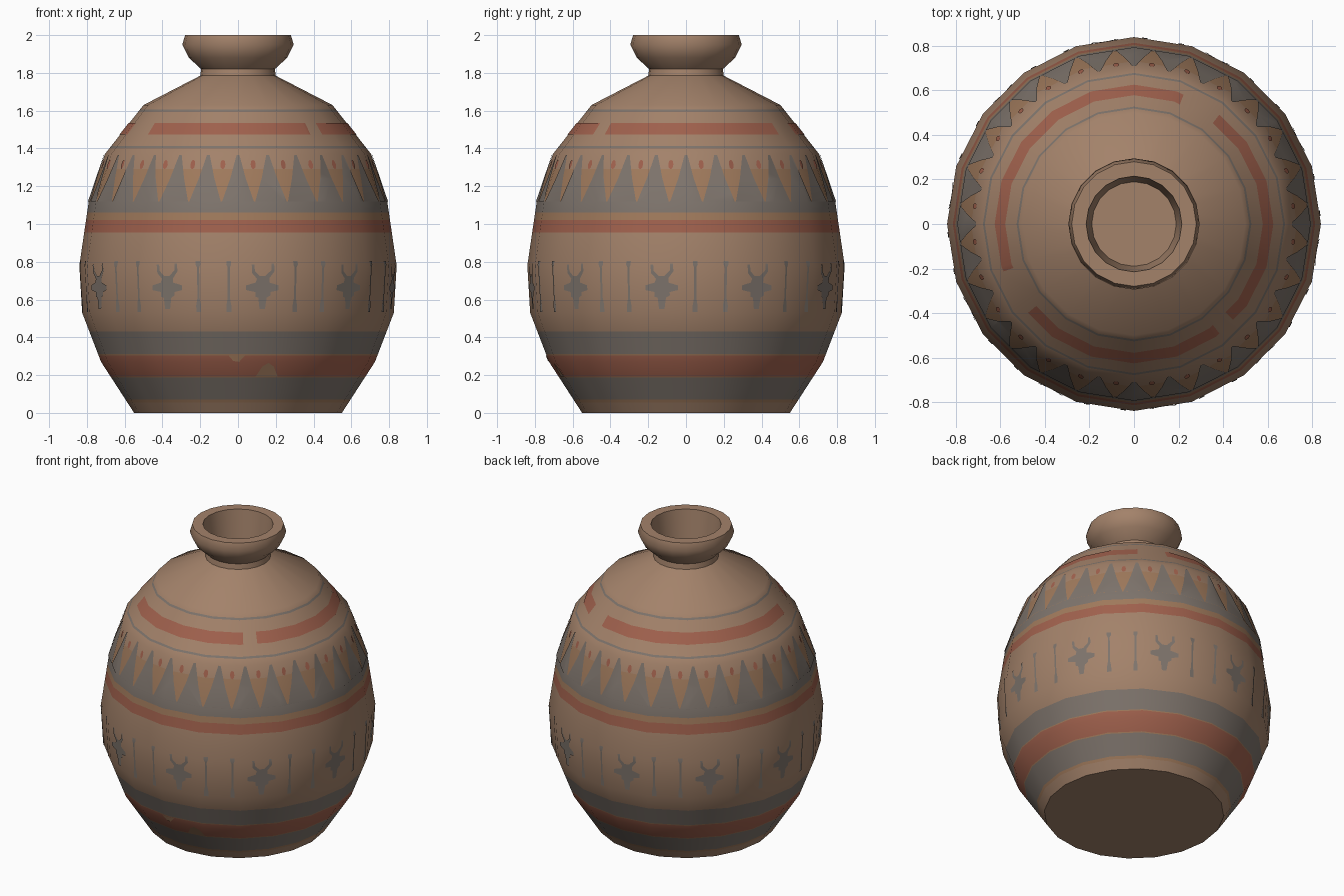
import bpy, bmesh, math
from mathutils import Vector

if "Cube" in bpy.data.objects:
    bpy.data.objects.remove(bpy.data.objects["Cube"])

SIDES = 20
STEP = 360 / SIDES

# Outer silhouette (radius, height), then rim and mouth
OUTER = [(0.55, 0), (0.725, 0.27), (0.825, 0.53), (0.84, 0.78), (0.79, 1.12),
         (0.705, 1.37), (0.50, 1.63), (0.20, 1.785), (0.195, 1.82),
         (0.26, 1.88), (0.295, 1.95), (0.28, 2.0)]
MOUTH = [(0.215, 2.0), (0.19, 1.80)]


def material(name, rgb):
    m = bpy.data.materials.new(name)
    lin = [((c / 255 + 0.055) / 1.055) ** 2.4 for c in rgb]
    m.diffuse_color = (*lin, 1)
    m.use_nodes = True
    m.node_tree.nodes["Principled BSDF"].inputs["Base Color"].default_value = m.diffuse_color
    return m


CLAY = material("clay_tan", (163, 130, 106))
RED = material("red_slip", (160, 97, 77))
GREY = material("grey_slip", (126, 116, 108))
OCHRE = material("ochre_edge", (160, 122, 92))
MATS = [CLAY, RED, GREY, OCHRE]

# Painted bands: bottom, top, material slot
BANDS = [(0.055, 0.07, 3), (0.07, 0.187, 2), (0.187, 0.193, 3), (0.193, 0.305, 1),
         (0.305, 0.311, 3), (0.311, 0.43, 2), (0.955, 1.02, 1), (1.02, 1.06, 3),
         (1.06, 1.12, 2), (1.12, 1.29, 3), (1.403, 1.414, 2), (1.595, 1.606, 2)]


def radius(z):
    for (r0, z0), (r1, z1) in zip(OUTER, OUTER[1:]):
        if z <= z1:
            return r0 + (r1 - r0) * (z - z0) / (z1 - z0)
    return OUTER[-1][0]


def ring_point(i, r, z):
    a = math.radians(STEP * i)
    return Vector((r * math.cos(a), r * math.sin(a), z))


def on_surface(u, z, lift):
    """Point on the faceted wall; u counts sides round the pot."""
    i = math.floor(u)
    r = radius(z) + lift
    return ring_point(i, r, z).lerp(ring_point(i + 1, r, z), u - i)


def finish(bm, name, mats):
    me = bpy.data.meshes.new(name)
    bm.to_mesh(me)
    bm.free()
    for m in mats:
        me.materials.append(m)
    ob = bpy.data.objects.new(name, me)
    bpy.context.collection.objects.link(ob)
    bpy.ops.object.select_all(action='DESELECT')
    ob.select_set(True)
    bpy.context.view_layer.objects.active = ob
    bpy.ops.object.shade_smooth_by_angle(angle=math.radians(52))
    return ob


# Pot body: turned profile with a cut at every band edge
def build_pot():
    heights = sorted({z for _, z in OUTER} | {z for b in BANDS for z in b[:2]})
    profile = [(radius(z), z) for z in heights] + MOUTH
    bm = bmesh.new()
    rings = [[bm.verts.new(ring_point(i, r, z)) for i in range(SIDES)] for r, z in profile]
    for k, (lo, hi) in enumerate(zip(rings, rings[1:])):
        mid = (profile[k][1] + profile[k + 1][1]) / 2
        slot = next((s for a, b, s in BANDS if a < mid < b), 0)
        for i in range(SIDES):
            j = (i + 1) % SIDES
            bm.faces.new((lo[i], lo[j], hi[j], hi[i])).material_index = slot
    bm.faces.new(rings[0][::-1])
    bm.faces.new(rings[-1])
    finish(bm, "pot_body", MATS)


# Painted marks: flat outlines (degrees, height) wrapped onto the wall
def paint(name, outlines, mat, lift=0.004):
    bm = bmesh.new()
    for pts in outlines:
        f = bm.faces.new([bm.verts.new((a / STEP, z, 0)) for a, z in pts])
        f.normal_update()
        if f.normal.z < 0:
            f.normal_flip()
    bmesh.ops.triangulate(bm, faces=[f for f in bm.faces if len(f.verts) > 4])
    us = [v.co.x for v in bm.verts]
    cuts = [((u, 0, 0), (1, 0, 0)) for u in range(math.ceil(min(us)), math.floor(max(us)) + 1)]
    cuts += [((0, z, 0), (0, 1, 0)) for _, z in OUTER]
    for co, no in cuts:
        bmesh.ops.bisect_plane(bm, geom=bm.verts[:] + bm.edges[:] + bm.faces[:],
                               dist=1e-5, plane_co=co, plane_no=no)
    for v in bm.verts:
        v.co = on_surface(v.co.x, v.co.y, lift)
    finish(bm, name, [mat])


def at(shape, angle):
    return [(angle + a, z) for a, z in shape]


def blob(a, z, w, h, n=8):
    return [(a + w * math.cos(2 * math.pi * k / n), z + h * math.sin(2 * math.pi * k / n))
            for k in range(n)]


build_pot()

# Row of pointed teeth with a red drop in each gap
TEETH = 28
pitch = 360 / TEETH
tooth = [(-6.2, 1.118), (6.2, 1.118), (3.2, 1.24), (0.6, 1.365), (-0.6, 1.365), (-3.2, 1.24)]
paint("teeth", [at(tooth, -90 + pitch * k) for k in range(TEETH)], GREY)
paint("red_drops", [blob(-90 + pitch * (k + 0.5), 1.315, 1.1, 0.025) for k in range(TEETH)], RED)

# Broken red stripe on the shoulder
arcs = [(-44, 52), (69, 200), (-140, -52)]
paint("shoulder_stripe", [[(a, 1.475), (b, 1.475), (b, 1.535), (a, 1.535)] for a, b in arcs], RED)

# Ten horned figures with pairs of upright strokes between them
figure = [(-1, 0.55), (1, 0.55), (1.6, 0.61), (3, 0.622), (3, 0.64), (6, 0.65), (6, 0.675),
          (2.5, 0.69), (2.6, 0.715), (4.4, 0.75), (4.2, 0.79), (3.2, 0.79), (3.2, 0.755),
          (1, 0.725), (-1, 0.725), (-2.8, 0.75), (-3, 0.785), (-4, 0.785), (-3.8, 0.74),
          (-2, 0.71), (-2.5, 0.69), (-6, 0.675), (-6, 0.65), (-2.6, 0.64), (-2.6, 0.615),
          (-1.5, 0.61)]
stroke = [(-0.9, 0.535), (0.9, 0.535), (0.9, 0.57), (0.4, 0.61), (0.4, 0.77), (0.9, 0.785),
          (0.9, 0.805), (-0.9, 0.805), (-0.9, 0.785), (-0.4, 0.77), (-0.4, 0.61), (-0.9, 0.57)]
centres = [-81 + 36 * k for k in range(10)]
paint("figures", [at(figure, c) for c in centres], GREY)
paint("strokes", [at(stroke, c + d) for c in centres for d in (12.4, 23.6)], GREY)

# Worn chips in the lower red band at the front
chips = [[(-94, 0.305), (-92, 0.275), (-89.5, 0.27), (-87, 0.305)],
         [(-82, 0.193), (-79.5, 0.245), (-77, 0.265), (-74.5, 0.245), (-72, 0.193)]]
paint("worn_chips", chips, OCHRE)
